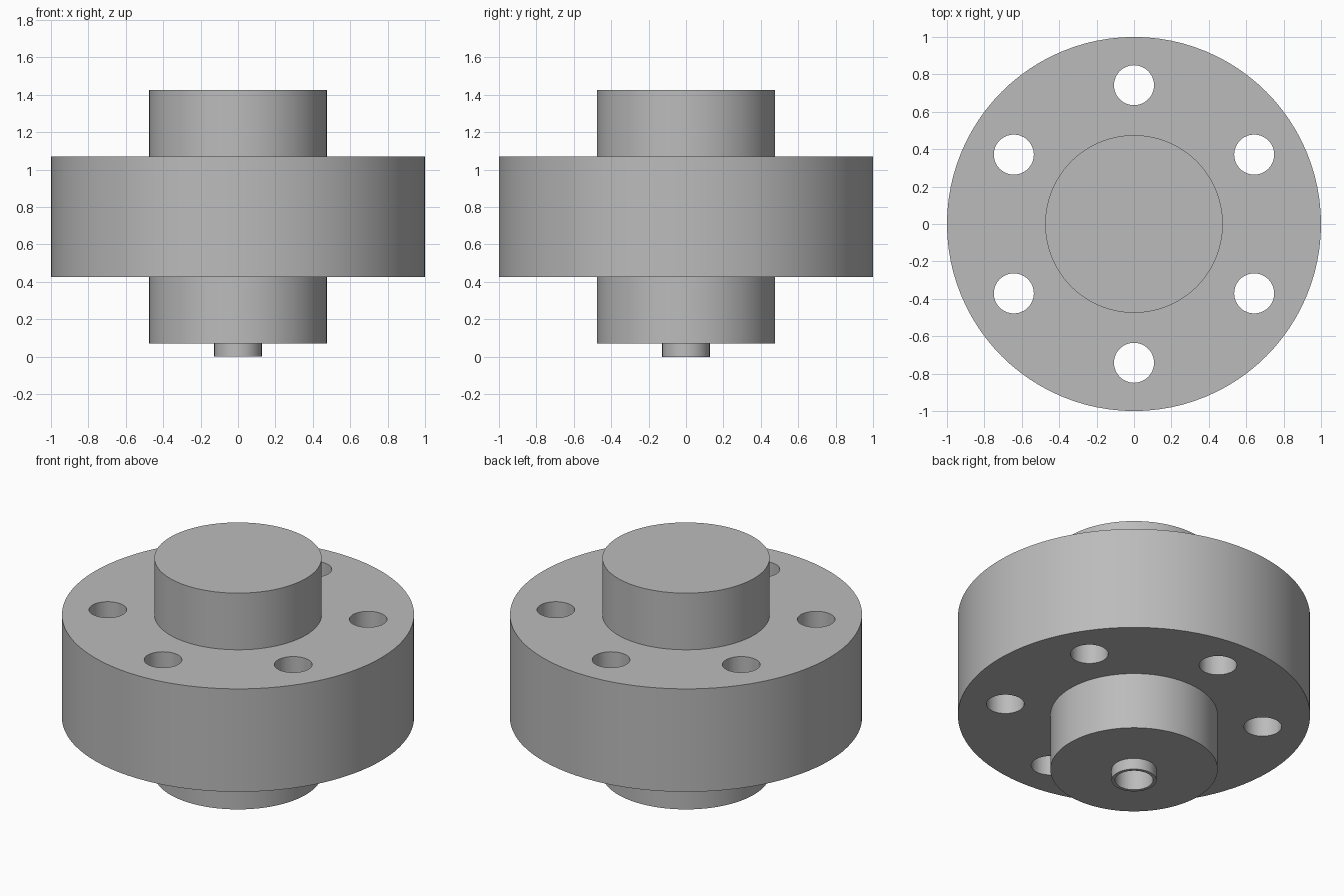
import bpy
import bmesh
import math

if "Cube" in bpy.data.objects:
    bpy.data.objects.remove(bpy.data.objects["Cube"], do_unlink=True)

SEGMENTS = 96
GREY = (0.5, 0.5, 0.5, 1)
steel = bpy.data.materials.new("plain_grey")
steel.use_nodes = True
steel.diffuse_color = GREY
steel.node_tree.nodes["Principled BSDF"].inputs["Base Color"].default_value = GREY


def activate(obj):
    bpy.ops.object.select_all(action="DESELECT")
    obj.select_set(True)
    bpy.context.view_layer.objects.active = obj


def lathe(name, profile):
    """Revolve (radius, height) points, starting and ending on the axis."""
    bm = bmesh.new()
    verts = [bm.verts.new((r, 0, z)) for r, z in profile]
    edges = [bm.edges.new(pair) for pair in zip(verts, verts[1:])]
    bmesh.ops.spin(bm, geom=verts + edges, axis=(0, 0, 1), cent=(0, 0, 0),
                   angle=math.tau, steps=SEGMENTS, use_duplicate=False)
    bmesh.ops.remove_doubles(bm, verts=bm.verts, dist=0.0001)
    bmesh.ops.recalc_face_normals(bm, faces=bm.faces)
    mesh = bpy.data.meshes.new(name)
    bm.to_mesh(mesh)
    bm.free()
    mesh.materials.append(steel)
    obj = bpy.data.objects.new(name, mesh)
    bpy.context.collection.objects.link(obj)
    return obj


def smooth(obj):
    activate(obj)
    bpy.ops.object.shade_smooth_by_angle(angle=math.radians(30))


# Central hub with a hollow spigot underneath
smooth(lathe("hub", [(0, 1.425), (0.475, 1.425), (0.475, 0.07), (0.127, 0.07),
                     (0.127, 0), (0.108, 0), (0.108, 0.3), (0, 0.3)]))

# Wide flange
flange = lathe("flange", [(0, 1.07), (1, 1.07), (1, 0.425), (0, 0.425)])

# Six bolt holes through the flange
for i in range(6):
    angle = math.radians(30 + 60 * i)
    bpy.ops.mesh.primitive_cylinder_add(
        vertices=48, radius=0.107, depth=1,
        location=(0.742 * math.cos(angle), 0.742 * math.sin(angle), 0.75))
    cutter = bpy.context.object
    cutter.name = "bolt_hole_cutter"
    cutter.hide_render = True
    cutter.data.materials.append(steel)
    cut = flange.modifiers.new("bolt_hole", "BOOLEAN")
    cut.operation = "DIFFERENCE"
    cut.solver = "EXACT"
    cut.object = cutter
    activate(flange)
    bpy.ops.object.modifier_apply(modifier=cut.name)
    bpy.data.objects.remove(cutter, do_unlink=True)
smooth(flange)
